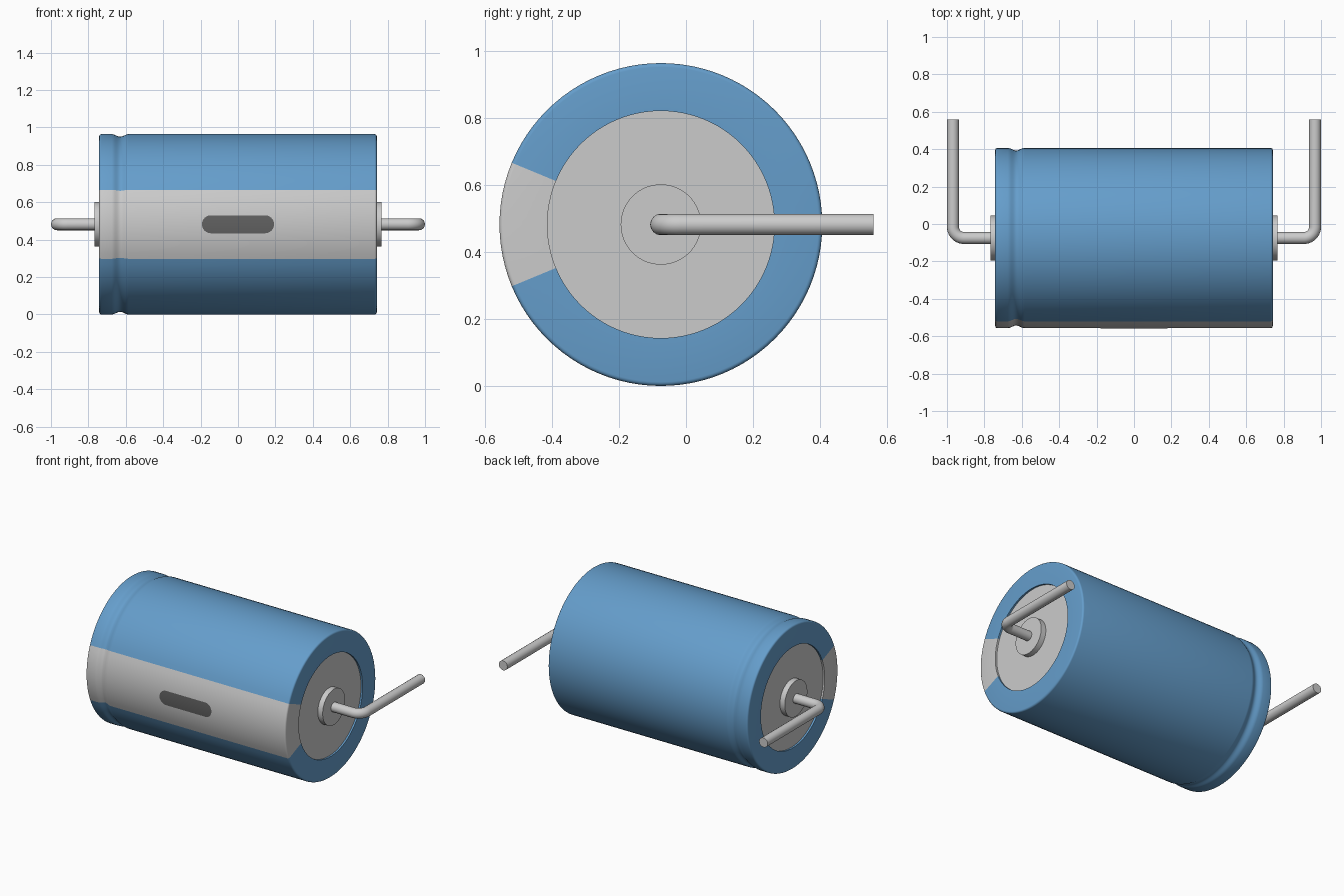
import bpy, bmesh, math
from math import sin, cos, pi

if "Cube" in bpy.data.objects:
    bpy.data.objects.remove(bpy.data.objects["Cube"])

CY, CZ, R = -0.075, 0.482, 0.482      # axis position and sleeve radius
HALF = 0.742                          # half length of the sleeve
BORE = 0.339                          # opening in the sleeve ends
STRIPE = pi / 8                       # half angle of the pale stripe


def material(name, color):
    m = bpy.data.materials.new(name)
    m.diffuse_color = color
    m.use_nodes = True
    m.node_tree.nodes["Principled BSDF"].inputs["Base Color"].default_value = m.diffuse_color
    return m


def smooth(ob, angle=35):
    bpy.ops.object.select_all(action='DESELECT')
    ob.select_set(True)
    bpy.context.view_layer.objects.active = ob
    bpy.ops.object.shade_smooth_by_angle(angle=math.radians(angle))


def around(x, r, a):
    """Point at angle a about the axis, with a = 0 facing the front."""
    return (x, CY - r * cos(a), CZ + r * sin(a))


def skin(name, rows, mat=None):
    """Quad surface through rows of points."""
    bm = bmesh.new()
    vs = [[bm.verts.new(p) for p in row] for row in rows]
    for a, b in zip(vs, vs[1:]):
        for i in range(len(a) - 1):
            bm.faces.new((a[i], a[i + 1], b[i + 1], b[i]))
    bmesh.ops.remove_doubles(bm, verts=bm.verts, dist=1e-5)
    me = bpy.data.meshes.new(name)
    bm.to_mesh(me)
    bm.free()
    ob = bpy.data.objects.new(name, me)
    bpy.context.collection.objects.link(ob)
    if mat:
        me.materials.append(mat)
    smooth(ob)
    return ob


def lathe(name, profile, a0=0.0, a1=2 * pi, n=96, mat=None):
    angles = [a0 + (a1 - a0) * k / n for k in range(n + 1)]
    return skin(name, [[around(x, r, a) for x, r in profile] for a in angles], mat)


blue = material("sleeve_blue", (0.13, 0.34, 0.6, 1))
dark = material("mark_grey", (0.12, 0.12, 0.12, 1))

# Sleeve profile: rounded rims, folded ends and a crimp groove near the left end
c = 0.012
rim = [(HALF - c + c * sin(t), R - c + c * cos(t)) for t in [k * pi / 8 for k in range(5)]]
groove = [(-0.63 + 0.045 * u / 6, R - 0.007 * (1 + cos(pi * u / 6))) for u in range(-6, 7)]
fold = [(HALF, BORE), (HALF - 0.02, BORE)]
sleeve = ([(-x, r) for x, r in reversed(rim + fold)] + groove + rim + fold)
lathe("sleeve", sleeve, STRIPE, 2 * pi - STRIPE, 84, blue)
lathe("polarity_stripe", sleeve, -STRIPE, STRIPE, 12)

# Metal can seen inside the sleeve ends
e = HALF - 0.012
lathe("can", [(-e, 0), (-e, BORE + 0.002), (e, BORE + 0.002), (e, 0)])

# Rounded dark mark following the curve of the stripe
rm, half_len = 0.048, 0.193
cap = [half_len - rm + rm * sin(k * pi / 16) for k in range(9)]
xs = [-x for x in reversed(cap)] + cap
rows = []
for k in range(-6, 7):
    row = []
    for x in xs:
        d = max(abs(x) - (half_len - rm), 0)
        h = math.sqrt(max(rm * rm - d * d, 0))
        row.append(around(x, R + 0.0015, h / R * k / 6))
    rows.append(row)
skin("polarity_mark", rows, dark)

# Terminal discs and bent wire leads at both ends
W, BEND = 0.032, 0.06
for side, s in (("left", -1), ("right", 1)):
    x0, x1 = sorted((s * 0.70, s * 0.766))
    lathe(side + "_terminal", [(x0, 0), (x0, 0.12), (x1, 0.12), (x1, 0)], n=64)

    xe = 1.0 - W
    path = [(0.72, CY)]
    path += [(xe - BEND + BEND * sin(t), CY + BEND - BEND * cos(t))
             for t in [k * pi / 20 for k in range(11)]]
    path.append((xe, 0.56))
    cu = bpy.data.curves.new(side + "_lead", 'CURVE')
    cu.dimensions = '3D'
    cu.bevel_depth = W
    cu.bevel_resolution = 6
    cu.use_fill_caps = True
    sp = cu.splines.new('POLY')
    sp.points.add(len(path) - 1)
    for p, (x, y) in zip(sp.points, path):
        p.co = (s * x, y, CZ, 1)
    lead = bpy.data.objects.new(side + "_lead", cu)
    bpy.context.collection.objects.link(lead)
    bpy.ops.object.select_all(action='DESELECT')
    lead.select_set(True)
    bpy.context.view_layer.objects.active = lead
    bpy.ops.object.convert(target='MESH')
    smooth(bpy.context.view_layer.objects.active)
